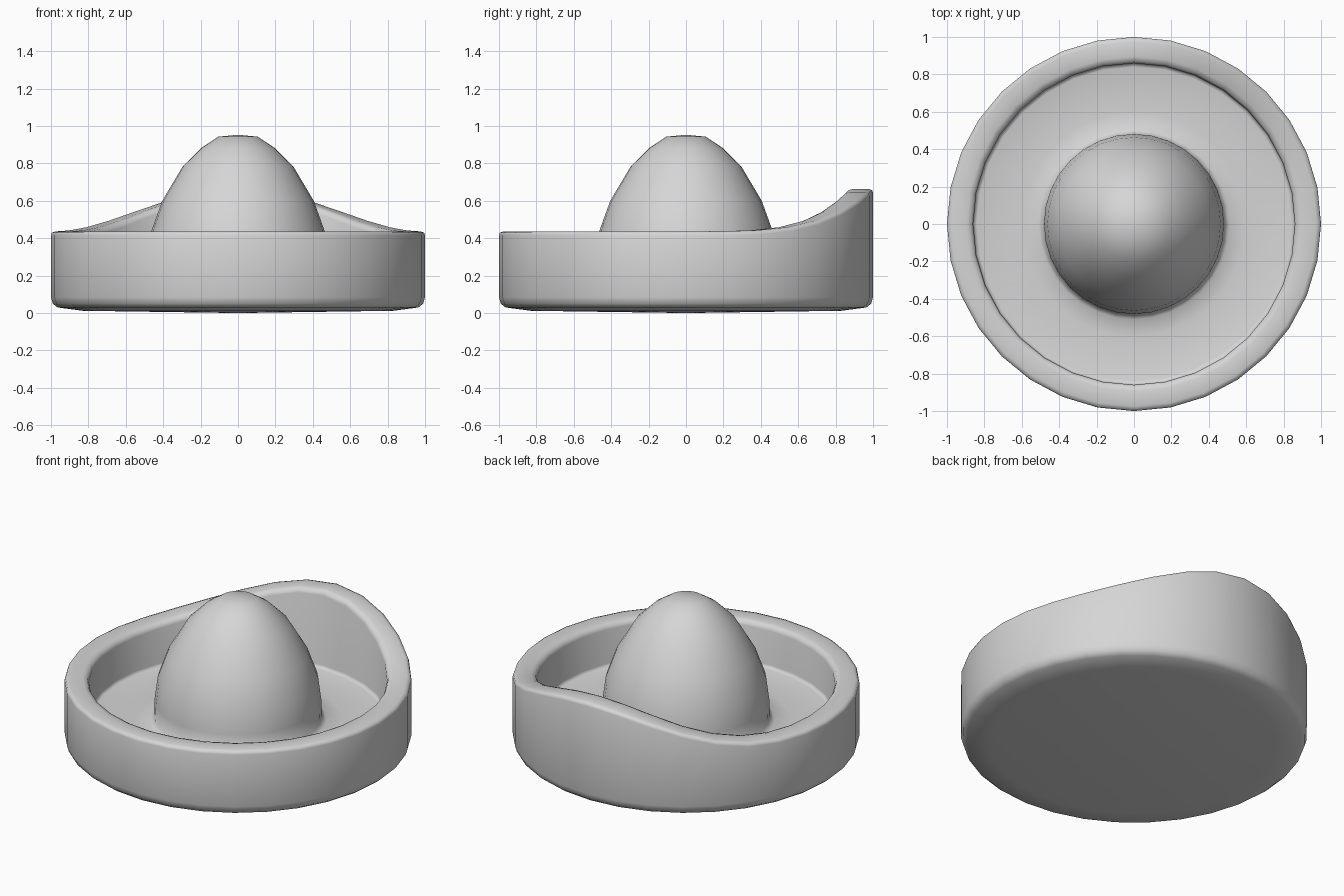
import bpy
import bmesh
import math

cube = bpy.data.objects.get("Cube")
if cube:
    bpy.data.objects.remove(cube, do_unlink=True)

SEGMENTS = 32
BACK_RISE = 0.227

# Plain grey material
grey = bpy.data.materials.new("light_grey")
grey.use_nodes = True
colour = (0.67, 0.67, 0.67, 1)
grey.diffuse_color = colour
grey.node_tree.nodes["Principled BSDF"].inputs["Base Color"].default_value = colour

# Half section (radius, height): underside, outer wall, rim, floor, dome
profile = [
    (0, 0), (0.83, 0.012), (0.965, 0.03), (0.99, 0.05), (1, 0.085),
    (1, 0.415), (0.995, 0.43), (0.975, 0.437),
    (0.895, 0.437), (0.87, 0.43), (0.86, 0.405),
    (0.86, 0.19), (0.855, 0.175), (0.84, 0.17),
    (0.6, 0.17), (0.51, 0.175), (0.485, 0.195),
    (0.481, 0.3), (0.463, 0.44), (0.405, 0.6), (0.295, 0.785),
    (0.2, 0.88), (0.105, 0.943), (0, 0.953),
]

# Turn the section into one closed body
bm = bmesh.new()
points = [bm.verts.new((r, 0, z)) for r, z in profile]
edges = [bm.edges.new(pair) for pair in zip(points, points[1:])]
bmesh.ops.spin(bm, geom=points + edges, cent=(0, 0, 0), axis=(0, 0, 1),
               angle=math.tau, steps=SEGMENTS)
bmesh.ops.remove_doubles(bm, verts=bm.verts, dist=0.0005)

# Sweep the rim upward toward the back
for v in bm.verts:
    radius = math.hypot(v.co.x, v.co.y)
    if radius > 0.84 and v.co.z > 0.3 and v.co.y > 0:
        v.co.z += BACK_RISE * (v.co.y / radius) ** 4

bmesh.ops.recalc_face_normals(bm, faces=bm.faces)
for face in bm.faces:
    face.smooth = True

mesh = bpy.data.meshes.new("dish_with_dome")
bm.to_mesh(mesh)
bm.free()
mesh.materials.append(grey)
dish = bpy.data.objects.new("dish_with_dome", mesh)
bpy.context.collection.objects.link(dish)
